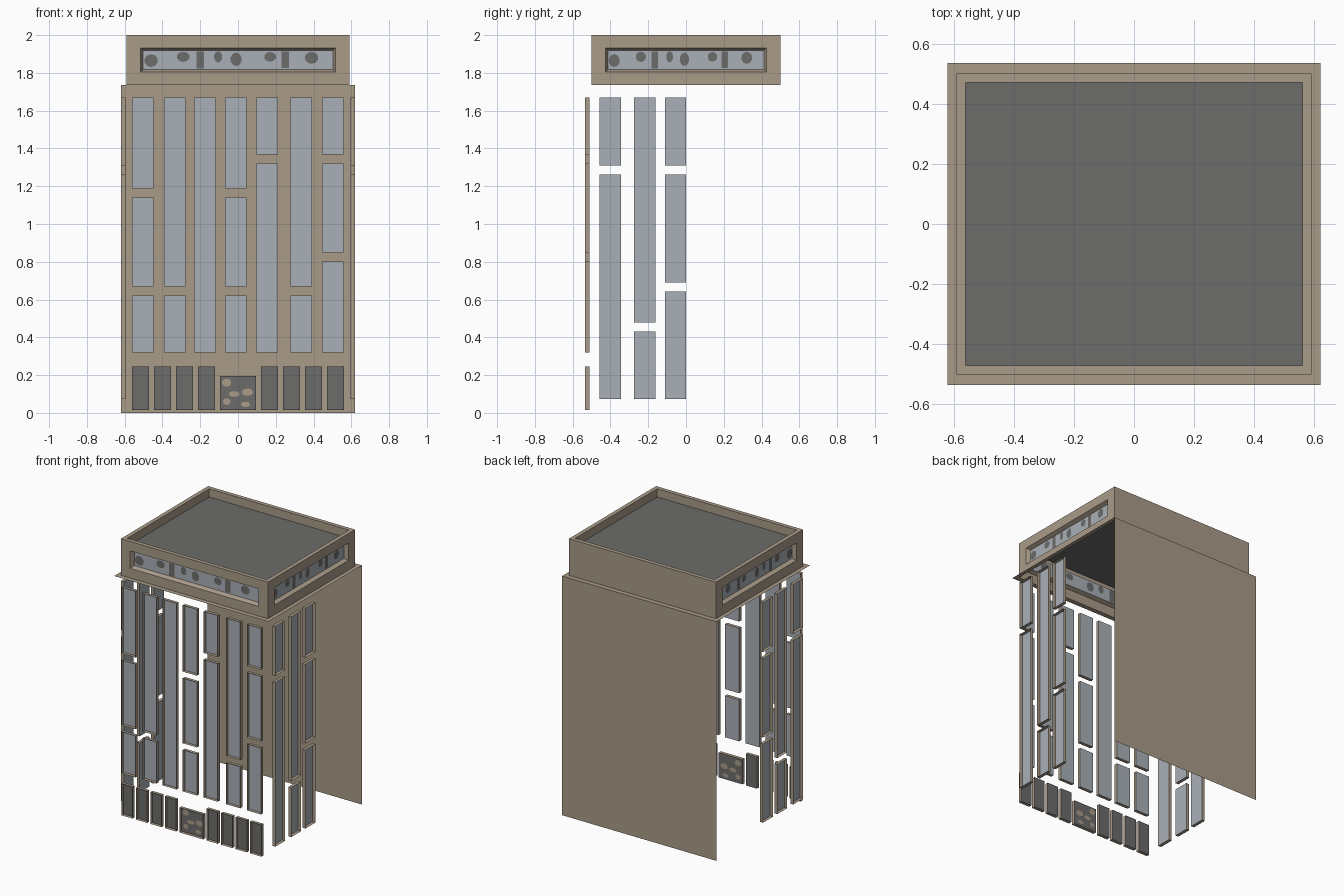
import bpy, math
from mathutils import Vector

if "Cube" in bpy.data.objects:
    bpy.data.objects.remove(bpy.data.objects["Cube"])

def material(name, rgb):
    m = bpy.data.materials.new(name)
    m.diffuse_color = (*rgb, 1)
    m.use_nodes = True
    m.node_tree.nodes["Principled BSDF"].inputs["Base Color"].default_value = m.diffuse_color
    return m

TAN = material("tan_stone", (0.40, 0.33, 0.25))
GLASS = material("pale_glass", (0.40, 0.435, 0.475))
DARK = material("dark_grey", (0.150, 0.150, 0.147))
MATS = [TAN, GLASS, DARK]

class Part:
    """Collects flat polygons, each turned to face a given direction."""
    def __init__(self, name):
        self.name, self.v, self.f, self.m = name, [], [], []

    def face(self, pts, hint, mat):
        pts = [Vector(p) for p in pts]
        n = (pts[1] - pts[0]).cross(pts[2] - pts[0])
        if n.dot(Vector(hint)) < 0:
            pts.reverse()
        k = len(self.v)
        self.v += pts
        self.f.append(range(k, k + len(pts)))
        self.m.append(MATS.index(mat))

    def build(self):
        me = bpy.data.meshes.new(self.name)
        me.from_pydata([tuple(p) for p in self.v], [], [list(f) for f in self.f])
        for m in MATS:
            me.materials.append(m)
        for p, i in zip(me.polygons, self.m):
            p.material_index = i
        bpy.context.collection.objects.link(bpy.data.objects.new(self.name, me))

def side(name, hx, hy):
    """Map (along, depth into wall, height) to space, plus the outward direction."""
    if name == "front":
        return lambda u, d, z: (u, -hy + d, z), (0, -1, 0)
    s = 1 if name == "right" else -1
    return lambda u, d, z: (s * (hx - d), u, z), (s, 0, 0)

def corners(u0, u1, z0, z1):
    return [(u0, z0), (u1, z0), (u1, z1), (u0, z1)]

def ring(part, at, outer, inner, d0, d1, hint, mat=TAN):
    """Four quads between two rectangles; hint None means facing the opening."""
    a, b = corners(*outer), corners(*inner)
    mid = Vector(at((outer[0] + outer[1]) / 2, 0, (outer[2] + outer[3]) / 2))
    for i in range(4):
        j = (i + 1) % 4
        q = [at(a[i][0], d0, a[i][1]), at(a[j][0], d0, a[j][1]),
             at(b[j][0], d1, b[j][1]), at(b[i][0], d1, b[i][1])]
        h = hint or mid - (Vector(q[0]) + Vector(q[1])) / 2
        part.face(q, h, mat)

def window(part, at, out, r, depth, mat, inset=0.0):
    """Recessed pane with tan reveals."""
    inner = (r[0] + inset, r[1] - inset, r[2] + inset, r[3] - inset)
    ring(part, at, r, inner, 0, depth, None)
    part.face([at(u, depth, z) for u, z in corners(*inner)], out, mat)

def patch(part, at, out, u, z, ru, rz, depth, mat, n=10):
    """Thin painted shape shown on both faces of a pane."""
    k = 1.414 if n == 4 else 1
    for s in (-1, 1):
        pts = []
        for i in range(n):
            a = 2 * math.pi * (i + 0.5) / n
            pts.append(at(u + ru * k * math.cos(a), depth + s * 0.002, z + rz * k * math.sin(a)))
        part.face(pts, Vector(out) * -s, mat)

LX, LY, LZ = 0.62, 0.535, 1.735     # lower block half sizes and height
UX, UY, RZ = 0.59, 0.5, 1.94        # upper block half sizes and roof height
REC = 0.024

# Tall front windows: column start and the heights of the splits
front_at, front_out = side("front", LX, LY)
part = Part("front_windows")
columns = [(-0.56, (1.165, 0.645)), (-0.392, (0.645,)), (-0.232, ()), (-0.069, (1.165, 0.645)),
           (0.099, (1.345,)), (0.279, (0.645,)), (0.445, (1.345, 0.825))]
def column(part, at, out, u, splits, bottom):
    top = 1.67
    for s in splits:
        window(part, at, out, (u, u + 0.113, s + 0.024, top), REC, GLASS)
        top = s - 0.024
    window(part, at, out, (u, u + 0.113, bottom, top), REC, GLASS)
for u, splits in columns:
    column(part, front_at, front_out, u, splits, 0.32)
part.build()

# Ground floor dark panes
part = Part("ground_floor_panes")
for s in (-1, 1):
    for i in range(4):
        c = s * (0.167 + 0.1165 * i)
        window(part, front_at, front_out, (c - 0.045, c + 0.045, 0.015, 0.245), REC, DARK)
part.build()

# Entrance with mottled tan marks
part = Part("entrance")
window(part, front_at, front_out, (-0.095, 0.095, 0.015, 0.195), REC, DARK)
for u, z, ru, rz in [(-0.06, 0.16, 0.025, 0.022), (-0.02, 0.10, 0.03, 0.015),
                     (0.05, 0.11, 0.03, 0.02), (-0.06, 0.06, 0.02, 0.018), (0.04, 0.045, 0.025, 0.014)]:
    patch(part, front_at, front_out, u, z, ru, rz, REC, TAN)
part.build()

# Side windows, same on left and right
for name in ("left", "right"):
    at, out = side(name, LX, LY)
    part = Part(name + "_windows")
    for u, splits in [(-0.457, (1.287,)), (-0.275, (0.455,)), (-0.112, (1.287, 0.667))]:
        column(part, at, out, u, splits, 0.073)
    part.build()

# Plain back wall
part = Part("back_wall")
part.face([(x, LY, z) for x, z in corners(-LX, LX, 0, LZ)], (0, 1, 0), TAN)
part.build()

# Ledge, upper walls, parapet and roof
flat = lambda z: (lambda u, d, v: (u, v, z - d))
part = Part("ledge")
ring(part, flat(LZ), (-LX, LX, -LY, LY), (-UX, UX, -UY, UY), 0, 0, (0, 0, 1))
part.build()

part = Part("parapet")
rim = (-UX + 0.03, UX - 0.03, -UY + 0.03, UY - 0.03)
ring(part, flat(2), (-UX, UX, -UY, UY), rim, 0, 0, (0, 0, 1))
ring(part, flat(2), rim, rim, 0, 2 - RZ, None)
part.build()

part = Part("roof")
part.face([(x, y, RZ) for x, y in corners(*rim)], (0, 0, 1), DARK)
part.build()

part = Part("upper_back_wall")
part.face([(x, UY, z) for x, z in corners(-UX, UX, LZ, 2)], (0, 1, 0), TAN)
part.build()

# Upper walls with long strip windows and dark shapes behind the glass
shapes = [(-0.46, 1.865, 0.036, 0.034, 10), (-0.29, 1.885, 0.034, 0.027, 10), (-0.2, 1.868, 0.021, 0.046, 4),
          (-0.105, 1.885, 0.022, 0.03, 10), (-0.01, 1.872, 0.03, 0.036, 10), (0.17, 1.885, 0.032, 0.026, 10),
          (0.25, 1.87, 0.021, 0.044, 4), (0.39, 1.88, 0.036, 0.032, 10)]
for name, half, win in [("front", UX, 0.515), ("left", UY, 0.425), ("right", UY, 0.425)]:
    at, out = side(name, UX, UY)
    hole = (-win, win, 1.805, 1.932)
    part = Part(name + "_upper_wall")
    ring(part, at, (-half, half, LZ, 2), hole, 0, 0, out)
    window(part, at, out, hole, 0.028, GLASS, 0.013)
    k = win / 0.515
    for u, z, ru, rz, n in shapes:
        patch(part, at, out, u * k, z, ru * k, rz, 0.028, DARK, n)
    part.build()
